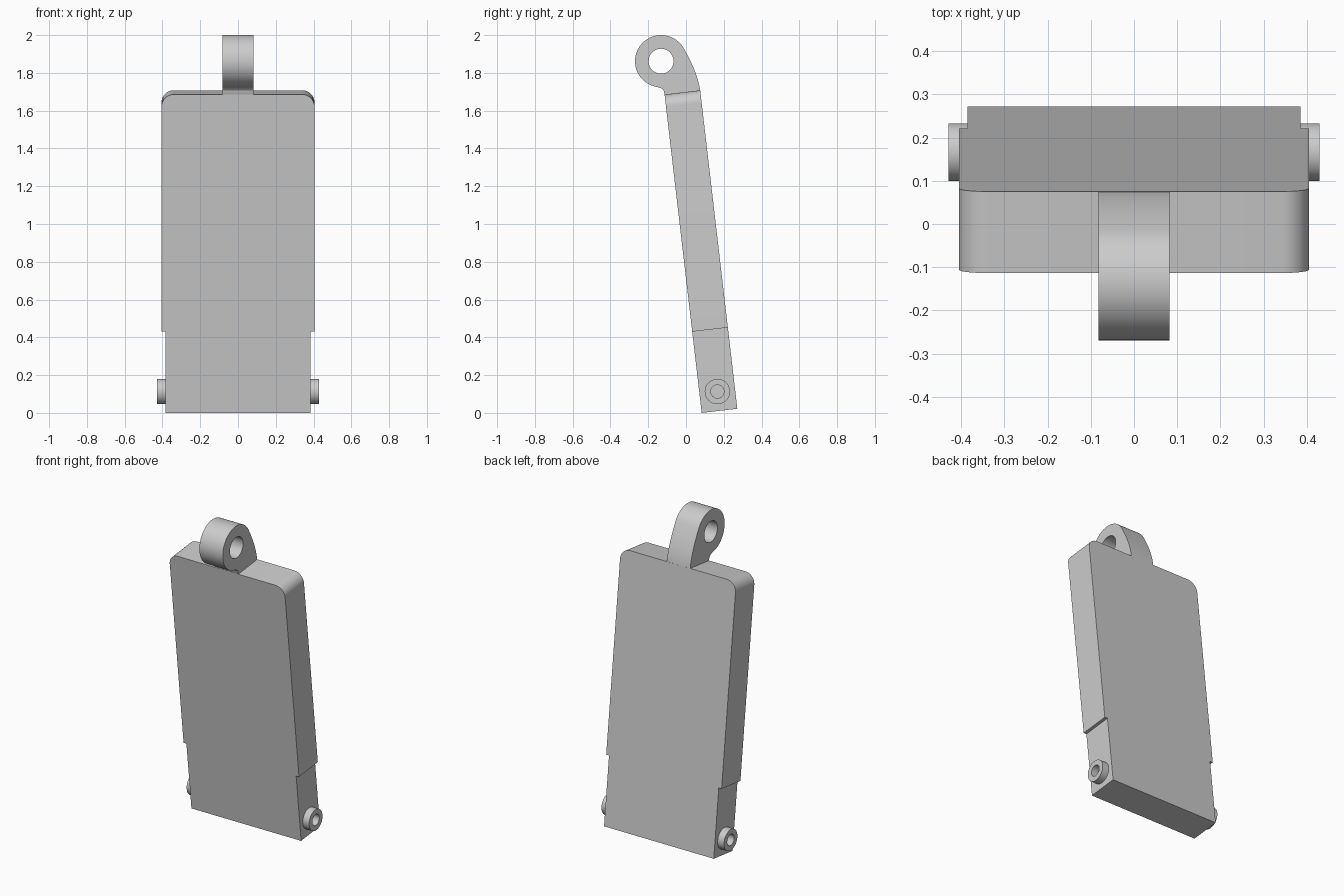
import bpy
import bmesh
from math import cos, sin, radians, pi
from mathutils import Matrix, Vector

cube = bpy.data.objects.get("Cube")
if cube:
    bpy.data.objects.remove(cube, do_unlink=True)

grey = bpy.data.materials.new("plain grey")
grey.use_nodes = True
colour = (0.6, 0.6, 0.6, 1)
grey.diffuse_color = colour
grey.node_tree.nodes["Principled BSDF"].inputs["Base Color"].default_value = colour


def finish(name, bm):
    """Turn a bmesh into a named grey object."""
    bmesh.ops.recalc_face_normals(bm, faces=bm.faces)
    mesh = bpy.data.meshes.new(name)
    bm.to_mesh(mesh)
    bm.free()
    mesh.materials.append(grey)
    obj = bpy.data.objects.new(name, mesh)
    bpy.context.collection.objects.link(obj)
    return obj


def activate(obj):
    bpy.ops.object.select_all(action='DESELECT')
    obj.select_set(True)
    bpy.context.view_layer.objects.active = obj


def smooth(obj):
    activate(obj)
    bpy.ops.object.shade_smooth_by_angle(angle=radians(25))


def prism(name, points, direction):
    """Extrude a closed outline of 3D points."""
    bm = bmesh.new()
    face = bm.faces.new([bm.verts.new(p) for p in points])
    grown = bmesh.ops.extrude_face_region(bm, geom=[face], use_keep_orig=True)
    verts = [v for v in grown["geom"] if isinstance(v, bmesh.types.BMVert)]
    bmesh.ops.translate(bm, verts=verts, vec=direction)
    return finish(name, bm)


def arc(cx, cy, r, start, end, steps):
    angles = [radians(start + (end - start) * i / steps) for i in range(steps + 1)]
    return [(cx + r * cos(a), cy + r * sin(a)) for a in angles]


# Leaning panel: narrow foot, wider body, rounded top corners
length, half, foot, corner = 1.697, 0.405, 0.385, 0.065
side = [(foot, 0), (foot, 0.433), (half, 0.433)]
side += arc(half - corner, length - corner, corner, 0, 90, 12)
outline = side + [(-x, z) for x, z in reversed(side)]
panel = prism("panel", [(x, 0, z) for x, z in outline], (0, 0.19, 0))
panel.location = (0, 0.083, 0)
panel.rotation_euler.x = radians(6.65)
smooth(panel)

# Lug: round eye blending into the top of the panel
eye_y, eye_z, eye_r, lug_half = -0.132, 1.862, 0.138, 0.082
outline = arc(eye_y, eye_z, eye_r, 30, 262, 48)
outline += [(-0.130, 1.718), (-0.118, 1.706), (-0.113, 1.685), (-0.09, 1.65), (0.06, 1.66)]
a, b, c = Vector((0.075, 1.705)), Vector((0.063, 1.80)), Vector(outline[0])
for i in range(10):
    t = i / 10
    outline.append(tuple(a * (1 - t) ** 2 + b * 2 * t * (1 - t) + c * t ** 2))
lug = prism("top_lug", [(-lug_half, y, z) for y, z in outline], (2 * lug_half, 0, 0))
hole = arc(eye_y, eye_z, 0.066, 0, 360, 40)[:-1]
cutter = prism("hole_cutter", [(-0.2, y, z) for y, z in hole], (0.4, 0, 0))
cutter.hide_render = True
cut = lug.modifiers.new("eye hole", 'BOOLEAN')
cut.operation = 'DIFFERENCE'
cut.solver = 'EXACT'
cut.object = cutter
activate(lug)
bpy.ops.object.modifier_apply(modifier=cut.name)
bpy.data.objects.remove(cutter, do_unlink=True)
smooth(lug)

# Hollow pivot pins on both sides of the foot
for name, sign in (("left_pin", 1), ("right_pin", -1)):
    bm = bmesh.new()
    section = [(0.37, 0.067), (0.43, 0.067), (0.43, 0.035), (0.37, 0.035)]
    verts = [bm.verts.new((sign * x, 0, r)) for x, r in section]
    edges = [bm.edges.new((verts[i], verts[(i + 1) % 4])) for i in range(4)]
    bmesh.ops.spin(bm, geom=verts + edges, cent=(0, 0, 0), axis=(1, 0, 0),
                   angle=2 * pi, steps=40, use_merge=True)
    bmesh.ops.remove_doubles(bm, verts=bm.verts, dist=0.0001)
    bm.transform(Matrix.Translation((0, 0.166, 0.113)))
    smooth(finish(name, bm))
